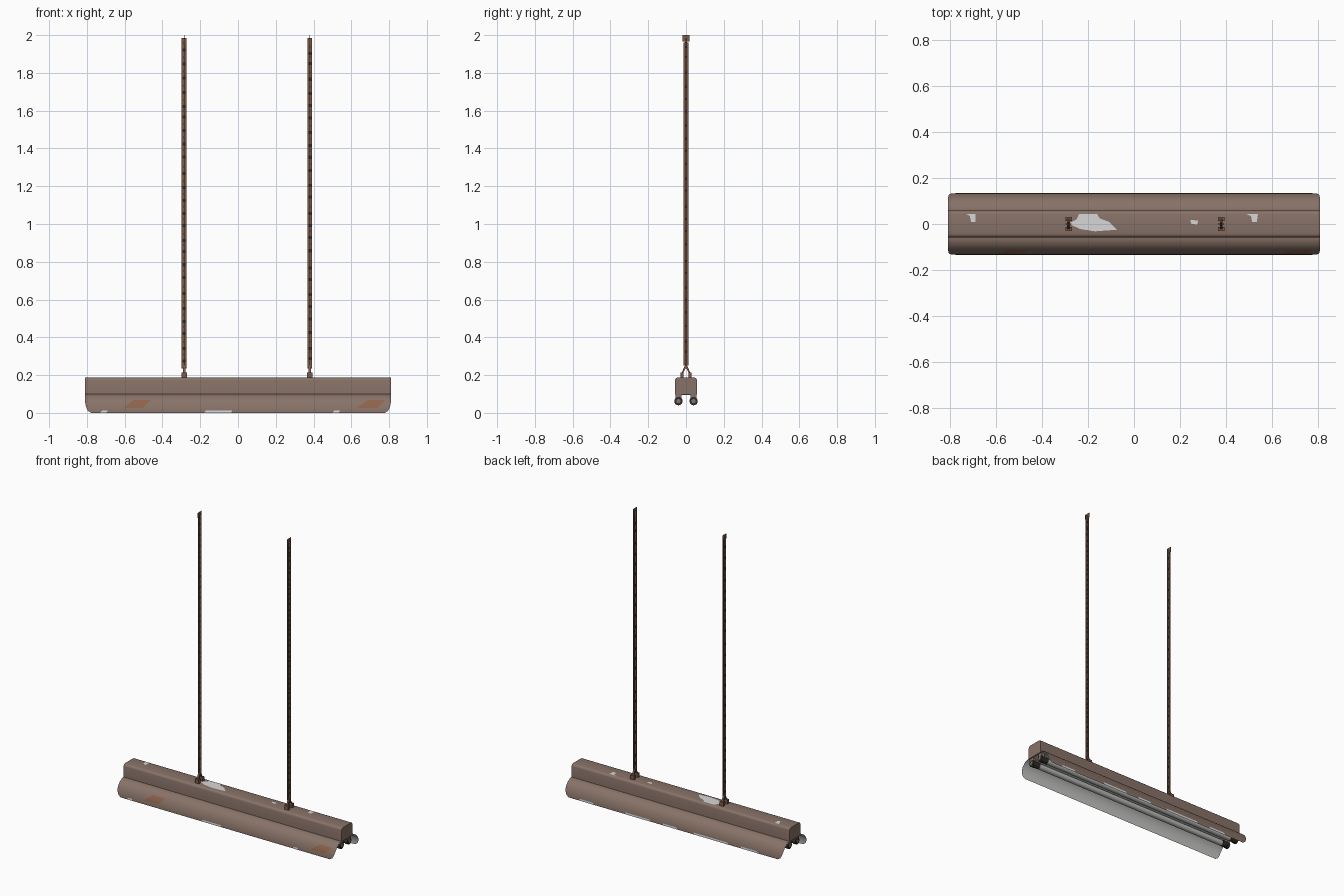
import bpy, bmesh, math, random
from mathutils import Vector, Matrix

if "Cube" in bpy.data.objects:
    bpy.data.objects.remove(bpy.data.objects["Cube"])
random.seed(4)


def mat(name, r, g, b):
    m = bpy.data.materials.new(name)
    m.diffuse_color = (r, g, b, 1)
    m.use_nodes = True
    m.node_tree.nodes["Principled BSDF"].inputs["Base Color"].default_value = m.diffuse_color
    return m


BROWN = mat("brown paint", .245, .170, .138)
RUST = mat("rust", .27, .125, .07)
CHAIN = mat("chain brown", .20, .105, .068)
DARK = mat("dark metal", .03, .025, .023)
WHITE = mat("bare white", .68, .68, .68)
INNER = mat("reflector grey", .56, .56, .55)
GLASS = mat("tube glass", .50, .50, .49)


def finish(name, bm, m, smooth=False):
    me = bpy.data.meshes.new(name)
    bm.to_mesh(me)
    bm.free()
    ob = bpy.data.objects.new(name, me)
    bpy.context.collection.objects.link(ob)
    me.materials.append(m)
    if smooth:
        bpy.ops.object.select_all(action='DESELECT')
        ob.select_set(True)
        bpy.context.view_layer.objects.active = ob
        bpy.ops.object.shade_smooth_by_angle(angle=math.radians(40))
    return ob


def add_box(bm, c, s, rx=0):
    M = Matrix.Translation(c) @ Matrix.Rotation(rx, 4, 'X') @ Matrix.Diagonal((*s, 1))
    bmesh.ops.create_cube(bm, size=1, matrix=M)


def boxes(name, items, m):
    bm = bmesh.new()
    for it in items:
        add_box(bm, *it)
    return finish(name, bm, m)


def cylinder(name, x0, x1, y, z, r, m):
    bm = bmesh.new()
    M = Matrix.Translation(((x0 + x1) / 2, y, z)) @ Matrix.Rotation(math.pi / 2, 4, 'Y')
    bmesh.ops.create_cone(bm, cap_ends=True, segments=20, radius1=r, radius2=r,
                          depth=abs(x1 - x0), matrix=M)
    return finish(name, bm, m, True)


# Housing: rounded channel profile swept along x
L = .81
bm = bmesh.new()
prof = [(-.058, .097), (.058, .097)]
for cy, a0 in ((.043, 0), (-.043, 90)):
    for k in range(4):
        a = math.radians(a0 + k * 30)
        prof.append((cy + .015 * math.cos(a), .172 + .015 * math.sin(a)))
f = bm.faces.new([bm.verts.new((-L, y, z)) for y, z in prof])
ext = bmesh.ops.extrude_face_region(bm, geom=[f])
bmesh.ops.translate(bm, vec=(2 * L, 0, 0), verts=[v for v in ext['geom'] if isinstance(v, bmesh.types.BMVert)])
bmesh.ops.recalc_face_normals(bm, faces=bm.faces)
finish("housing", bm, BROWN, True)
boxes("housing_underside", [((0, 0, .0965), (1.6, .112, .003))], INNER)


# Reflector wings: quarter ellipse profile, t = 0 at housing, 1 at rim
def wing_point(side, x, t, off):
    a = t * math.pi / 2
    return Vector((x, side * (.057 + (.077 + off) * math.sin(a)), (.1 + off) * math.cos(a)))


def end_x(t):
    d = max(0, (t - .5) / .5)
    return L - .033 * (1 - math.sqrt(max(0, 1 - d * d)))


def wing(name, side, off, m, flip=False, x0=None, x1=None, t0=0, t1=1, slant=0, n=14):
    bm = bmesh.new()
    rows = []
    for i in range(n + 1):
        t = t0 + (t1 - t0) * i / n
        sh = slant * i / n
        a, b = (-end_x(t), end_x(t)) if x0 is None else (x0 + sh, x1 + sh * .7)
        rows.append([bm.verts.new(wing_point(side, x, t, off)) for x in (a, b)])
    for p, q in zip(rows, rows[1:]):
        loop = [p[0], q[0], q[1], p[1]]
        bm.faces.new(loop if (side < 0) != flip else loop[::-1])
    return finish(name, bm, m, True)


for side, tag in ((-1, "front"), (1, "back")):
    wing(tag + "_reflector_outside", side, 0, BROWN)
    wing(tag + "_reflector_inside", side, -.002, INNER, flip=True)
    # rust stains and chipped rim
    if side < 0:
        for x in (-.48, .76):
            wing("rust_stain", side, .0008, RUST, x0=x - .07, x1=x + .02, t0=.52, t1=.84, slant=-.06, n=5)
        chips = [(-.17, -.03), (-.72, -.69), (.51, .54)]
    else:
        chips = [(.60, .70), (.18, .36), (-.02, .08), (-.40, -.15), (-.62, -.5)]
    for a, b in chips:
        wing(tag + "_rim_chip", side, .0008, WHITE, x0=a, x1=b, t0=.92, t1=1, slant=-.01, n=3)

# Paint chips on the housing top
CHIPS = [
    [(-.73, .056), (-.69, .056), (-.69, .008), (-.71, .008), (-.715, .035)],
    [(-.24, .05), (-.16, .052), (-.15, .025), (-.11, .01), (-.075, -.025),
     (-.17, -.032), (-.235, -.022), (-.285, .002), (-.25, .02)],
    [(.245, .018), (.28, .015), (.275, -.002), (.25, 0)],
    [(.49, .056), (.54, .056), (.535, .008), (.515, .008), (.51, .035)],
]
bm = bmesh.new()
for pts in CHIPS:
    f = bm.faces.new([bm.verts.new((x, max(-.043, min(.043, y)), .188)) for x, y in pts])
    f.normal_update()
    if f.normal.z < 0:
        f.normal_flip()
finish("top_paint_chips", bm, WHITE)

# Lamp tubes with end caps and holders
holders = []
for y in (-.04, .04):
    cylinder("lamp_tube", -.75, .75, y, .062, .019, GLASS)
    for s in (-1, 1):
        cylinder("tube_cap", s * .745, s * .78, y, .062, .020, DARK)
        cylinder("lamp_holder_disc", s * .778, s * .80, y, .062, .022, DARK)
        cylinder("lamp_holder_boss", s * .798, s * .803, y, .062, .011, BROWN)
        holders.append(((s * .789, y, .082), (.022, .032, .034)))
boxes("lamp_holders", holders, BROWN)

# Chains: crossed flat strips with dark link gaps, hook below, plate on top
for cx, tag in ((-.285, "left"), (.38, "right")):
    boxes(tag + "_chain", [
        ((cx, 0, 1.11), (.026, .003, 1.75)),
        ((cx, 0, 1.105), (.003, .026, 1.71))], CHAIN)
    gaps = []
    for i in range(24):
        z = .28 + i * .071 + random.uniform(-.012, .012)
        gaps.append(((cx, 0, z), (.016, .005, .016)))
        gaps.append(((cx, 0, z + .035), (.005, .012, .012)))
    boxes(tag + "_chain_gaps", gaps, DARK)
    boxes(tag + "_ceiling_plate", [((cx, 0, 1.983), (.003, .038, .034))], CHAIN)
    hook = []
    for s in (-1, 1):
        hook.append(((cx, s * .012, .226), (.012, .009, .05), s * math.radians(25)))
        hook.append(((cx, s * .021, .201), (.028, .018, .028)))
    boxes(tag + "_hook", hook, CHAIN)
